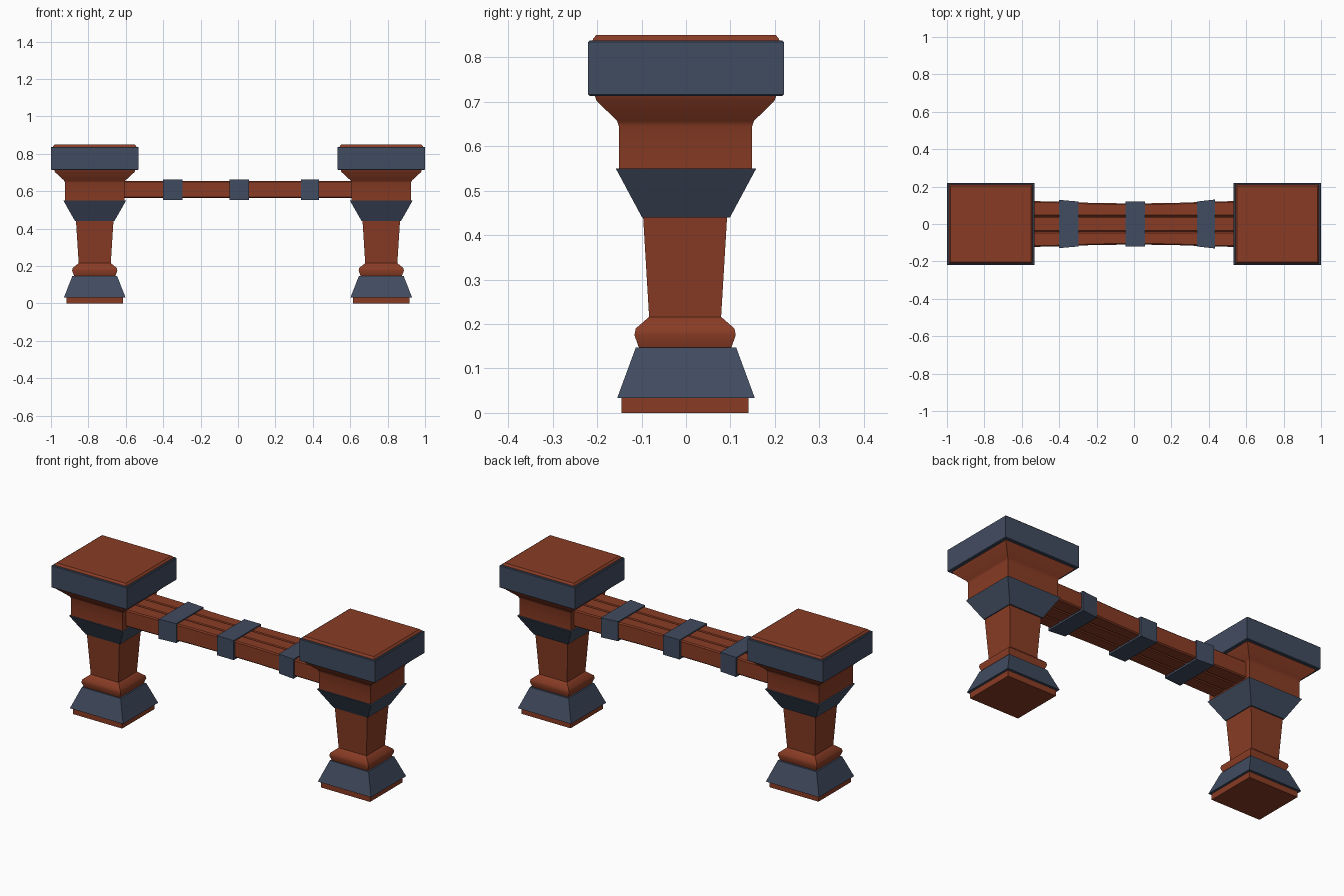
import bpy, bmesh

if "Cube" in bpy.data.objects:
    bpy.data.objects.remove(bpy.data.objects["Cube"])


def material(name, rgb):
    m = bpy.data.materials.new(name)
    m.diffuse_color = (*rgb, 1)
    m.use_nodes = True
    m.node_tree.nodes["Principled BSDF"].inputs["Base Color"].default_value = m.diffuse_color
    return m


BROWN = material("red_brown_wood", (0.25, 0.045, 0.018))
BLUE = material("slate_blue_metal", (0.053, 0.072, 0.118))


def loft(name, rings, mat, smooth=None):
    """Join equal-length rings of points into a closed solid."""
    bm = bmesh.new()
    vr = [[bm.verts.new(p) for p in ring] for ring in rings]
    n = len(vr[0])
    for a, b in zip(vr, vr[1:]):
        for i in range(n):
            j = (i + 1) % n
            bm.faces.new((a[i], a[j], b[j], b[i]))
    bm.faces.new(vr[0][::-1])
    bm.faces.new(vr[-1])
    bmesh.ops.recalc_face_normals(bm, faces=bm.faces[:])
    me = bpy.data.meshes.new(name)
    bm.to_mesh(me)
    bm.free()
    ob = bpy.data.objects.new(name, me)
    bpy.context.collection.objects.link(ob)
    me.materials.append(mat)
    if smooth:
        bpy.ops.object.select_all(action='DESELECT')
        ob.select_set(True)
        bpy.context.view_layer.objects.active = ob
        bpy.ops.object.shade_smooth_by_angle(angle=smooth)
    return ob


def square_tier(name, cx, cy, profile, mat, smooth=None):
    """Stack of near-square sections; profile = (half depth, z)."""
    rings = []
    for h, z in profile:
        w = h * 1.06
        rings.append([(cx - w, cy - h, z), (cx + w, cy - h, z),
                      (cx + w, cy + h, z), (cx - w, cy + h, z)])
    return loft(name, rings, mat, smooth)


# Pillar tiers, bottom to top: name, y offset, profile, material, smooth angle
TIERS = [
    ("foot", -0.002, [(0.143, 0), (0.143, 0.036)], BROWN, None),
    ("base_plate", 0, [(0.155, 0.033), (0.113, 0.147)], BLUE, None),
    ("shaft", -0.002, [(0.102, 0.14), (0.104, 0.147), (0.114, 0.175), (0.111, 0.19),
                       (0.081, 0.216), (0.095, 0.45)], BROWN, 0.9),
    ("collar", 0, [(0.099, 0.44), (0.158, 0.55)], BLUE, None),
    ("capital", -0.001, [(0.15, 0.54), (0.15, 0.645), (0.154, 0.657),
                         (0.2, 0.702), (0.206, 0.718)], BROWN, 0.9),
    ("cap_block", 0, [(0.217, 0.713), (0.22, 0.716), (0.22, 0.835), (0.217, 0.838)], BLUE, None),
    ("top_slab", 0, [(0.211, 0.835), (0.209, 0.842), (0.202, 0.85)], BROWN, None),
]
for side, label in ((-1, "left"), (1, "right")):
    for name, cy, prof, mat, sm in TIERS:
        square_tier(f"{label}_{name}", side * 0.766, cy, prof, mat, sm)


# Three chamfered rails; the outer two flare towards the pillars
def rail_section(x, y0, y1, z0=0.563, z1=0.656, c=0.006):
    return [(x, y0 + c, z0), (x, y1 - c, z0), (x, y1, z0 + c), (x, y1, z1 - c),
            (x, y1 - c, z1), (x, y0 + c, z1), (x, y0, z1 - c), (x, y0, z0 + c)]


FLARE = [(-0.68, 0.124), (-0.45, 0.121), (-0.2, 0.112), (0, 0.11),
         (0.2, 0.112), (0.45, 0.121), (0.68, 0.124)]
loft("middle_rail", [rail_section(x, -0.041, 0.041) for x, _ in FLARE], BROWN)
loft("back_rail", [rail_section(x, 0.041, y) for x, y in FLARE], BROWN)
loft("front_rail", [rail_section(x, -y, -0.041) for x, y in FLARE], BROWN)

# Metal straps round the rails: name, x start, x end, half depth at each
for name, x0, x1, h0, h1 in (("left_strap", -0.4, -0.297, 0.129, 0.12),
                             ("centre_strap", -0.045, 0.058, 0.121, 0.121),
                             ("right_strap", 0.336, 0.434, 0.12, 0.131)):
    loft(name, [[(x, -h, 0.553), (x, h, 0.553), (x, h, 0.662), (x, -h, 0.662)]
                for x, h in ((x0, h0), (x1, h1))], BLUE)
